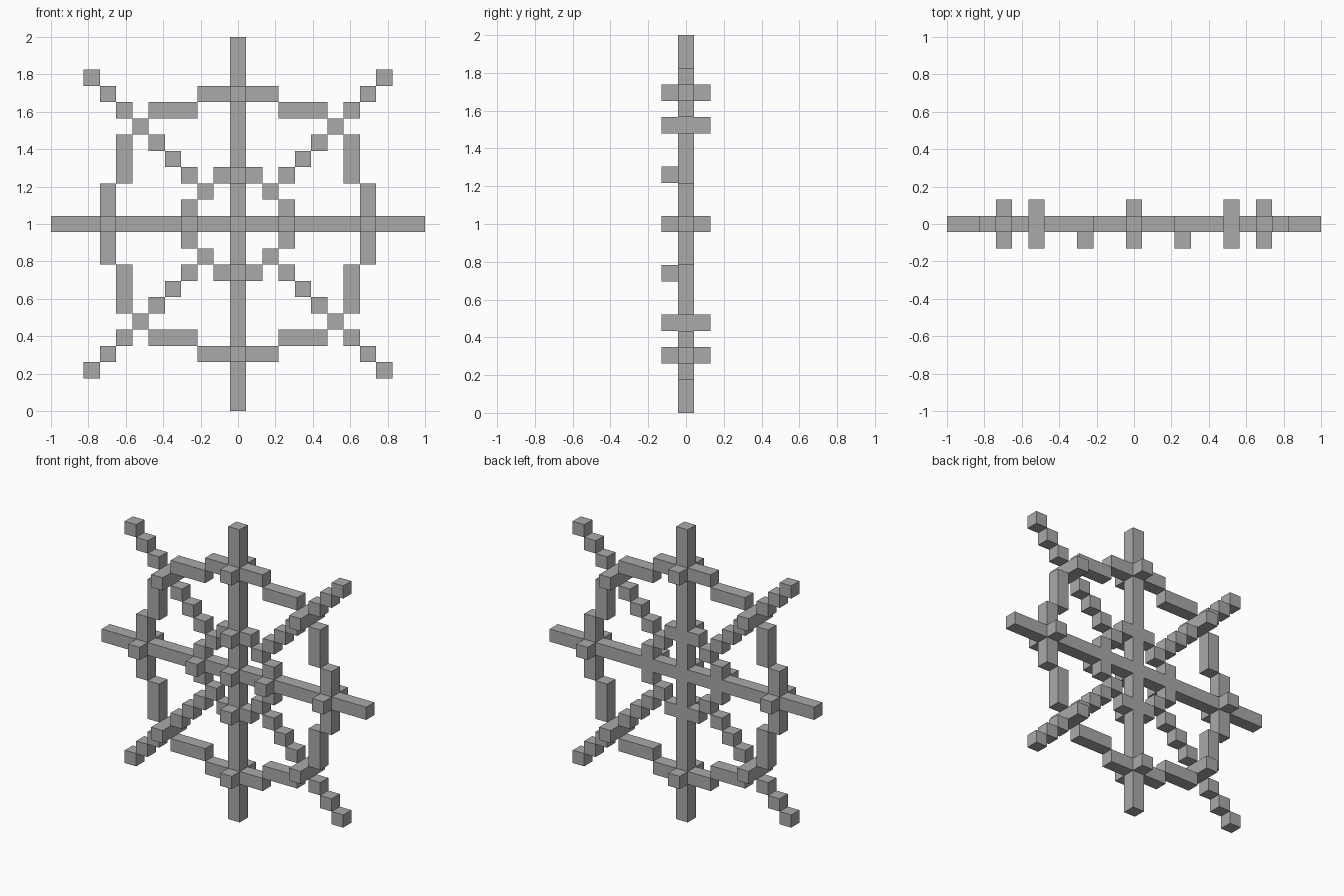
import bpy, bmesh
from math import pi
from mathutils import Matrix, Vector

cube = bpy.data.objects.get("Cube")
if cube:
    bpy.data.objects.remove(cube, do_unlink=True)

U = 2 / 23          # edge of one block; the design is 23 blocks across

grey = bpy.data.materials.new("stone_grey")
grey.use_nodes = True
COLOUR = (0.4, 0.4, 0.4, 1)
grey.diffuse_color = COLOUR
grey.node_tree.nodes["Principled BSDF"].inputs["Base Color"].default_value = COLOUR


def block(x, z, y=(0, 0)):
    """Inclusive block ranges (first, last) along x, z and y."""
    return x, y, z


def build(name, blocks, turns=4):
    """Join the blocks in one mesh, repeated by quarter turns about the y axis."""
    bm = bmesh.new()
    for turn in range(turns):
        spin = Matrix.Rotation(turn * pi / 2, 4, 'Y')
        for ranges in blocks:
            centre = Vector([(a + b) / 2 * U for a, b in ranges])
            size = [(b - a + 1) * U for a, b in ranges]
            bmesh.ops.create_cube(
                bm, size=1,
                matrix=spin @ Matrix.Translation(centre) @ Matrix.Diagonal((*size, 1)))
    mesh = bpy.data.meshes.new(name)
    bm.to_mesh(mesh)
    bm.free()
    mesh.materials.append(grey)
    obj = bpy.data.objects.new(name, mesh)
    obj.location.z = 1
    bpy.context.collection.objects.link(obj)
    return obj


def both_sides(a, b, z):
    """A run of blocks and its mirror image across x = 0."""
    return [block((a, b), (z, z)), block((-b, -a), (z, z))]


FRONT, BACK = (-1, -1), (1, 1)

# Centre block, with a knob on the front
build("hub", [block((0, 0), (0, 0), (-1, 0))], turns=1)

# Four straight arms
build("main_spokes", [block((0, 0), (1, 11))])

# Four stepped diagonal arms
build("diagonal_spokes", [block((d, d), (d, d)) for d in range(2, 10)])

# Inner ring beside the straight arms
build("inner_ring", both_sides(1, 1, 3))

# Stepped outer ring
build("outer_ring", both_sides(1, 2, 8) + both_sides(3, 5, 7))

# Knobs where the rings cross the arms
build("inner_knobs", [block((0, 0), (3, 3), FRONT)])
build("outer_knobs", [block((0, 0), (8, 8), side) for side in (FRONT, BACK)])
build("corner_knobs", [block((6, 6), (6, 6), side) for side in (FRONT, BACK)])
